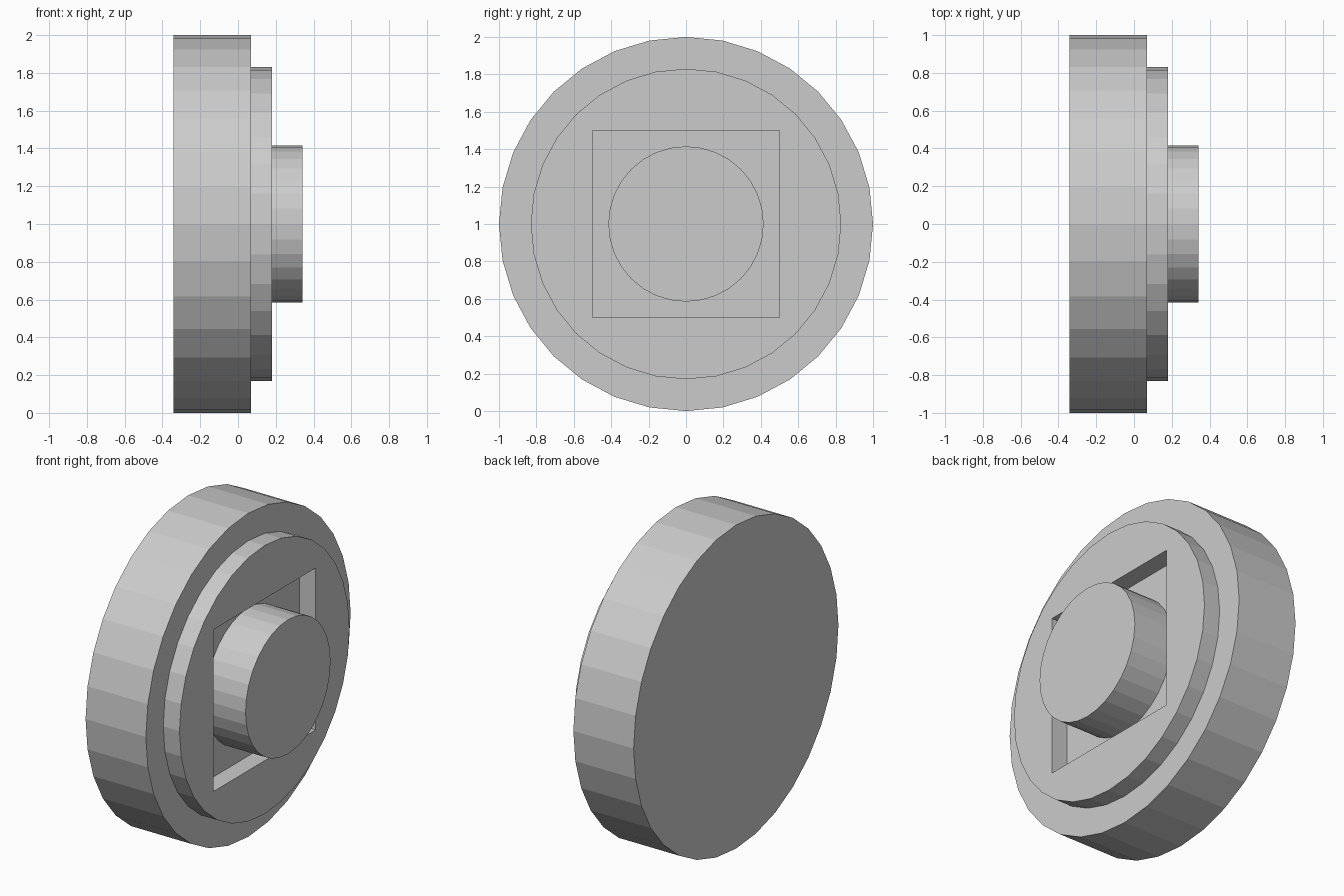
import bpy
from math import pi

if "Cube" in bpy.data.objects:
    bpy.data.objects.remove(bpy.data.objects["Cube"])

CENTRE_Z = 1.0


def disc(name, radius, x0, x1):
    """32-sided cylinder along x, from x0 to x1, with a vertex at the top."""
    bpy.ops.mesh.primitive_cylinder_add(
        vertices=32, radius=radius, depth=x1 - x0,
        location=((x0 + x1) / 2, 0, CENTRE_Z), rotation=(0, pi / 2, 0))
    obj = bpy.context.object
    obj.name = name
    bpy.ops.object.transform_apply(location=False, rotation=True, scale=True)
    return obj


# Wide base disc, thinner raised plate and central hub
disc("base_disc", 1.0, -0.342, 0.07)
plate = disc("raised_plate", 0.83, 0.07, 0.181)
disc("hub", 0.415, 0.07, 0.342)

# Square opening through the raised plate, down to the base disc
bpy.ops.mesh.primitive_cube_add(size=1, location=(0.125, 0, CENTRE_Z))
cutter = bpy.context.object
cutter.name = "square_cutter"
cutter.hide_render = True
cut = plate.modifiers.new("square_opening", 'BOOLEAN')
cut.operation = 'DIFFERENCE'
cut.solver = 'EXACT'
cut.object = cutter

# Bake the opening and remove the cutter
bpy.ops.object.select_all(action='DESELECT')
plate.select_set(True)
bpy.context.view_layer.objects.active = plate
bpy.ops.object.modifier_apply(modifier=cut.name)
bpy.data.objects.remove(cutter, do_unlink=True)
